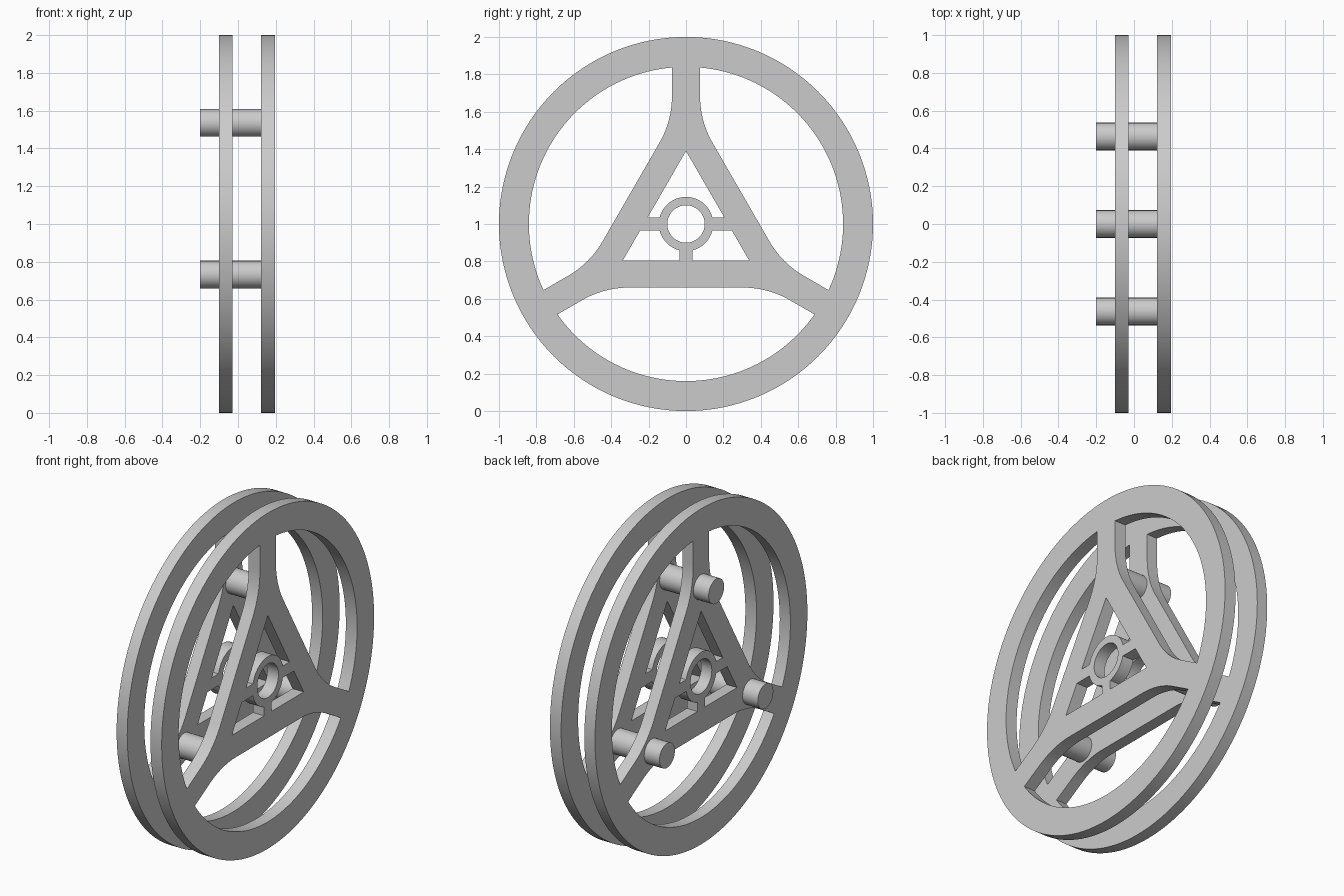
import bpy, bmesh, math
from math import sin, cos, tan, asin, pi, radians
from mathutils import Vector, Matrix

cube = bpy.data.objects.get("Cube")
if cube:
    bpy.data.objects.remove(cube)

metal = bpy.data.materials.new("grey metal")
metal.use_nodes = True
GREY = (0.6, 0.6, 0.6, 1)
metal.diffuse_color = GREY
metal.node_tree.nodes["Principled BSDF"].inputs["Base Color"].default_value = GREY

RIM, RIM_IN = 1.0, 0.84          # rim radii
SPOKE, EDGE, FILLET = 0.075, 0.34, 0.5   # spoke half width, plate edge distance, fillet radius
TRI = 0.195                      # inradius of the triangular opening
HUB, BORE, BAR = 0.145, 0.1, 0.035
PIN, PIN_ORBIT = 0.073, 0.535
STAND = Matrix.Translation((0, 0, 1)) @ Matrix(((0, 0, 1), (1, 0, 0), (0, 1, 0))).to_4x4()


def arc(radius, a, b, n, centre=(0, 0)):
    return [Vector((centre[0] + radius * cos(a + (b - a) * i / n),
                    centre[1] + radius * sin(a + (b - a) * i / n))) for i in range(n + 1)]


def circle(radius, n):
    return arc(radius, 0, 2 * pi, n)[:-1]


def turn(points, angle):
    return [Matrix.Rotation(angle, 2) @ p for p in points]


def mirror(points):
    return [Vector((-p.x, p.y)) for p in points]


def finish(mesh, name):
    mesh.materials.clear()
    mesh.materials.append(metal)
    mesh.shade_smooth()
    mesh.set_sharp_from_angle(angle=radians(30))
    obj = bpy.data.objects.new(name, mesh)
    bpy.context.collection.objects.link(obj)
    return obj


# Large window under one plate edge: straight edge, fillets, spoke sides, rim arc
def rim_window():
    corner_s = 2 * (EDGE - SPOKE * cos(pi / 6))
    corner_x = corner_s * cos(pi / 6) - SPOKE / 2
    start_x = corner_x - FILLET * tan(pi / 12)
    fillet = arc(FILLET, pi / 2, pi / 3, 10, (start_x, -EDGE - FILLET))
    end = -pi / 6 - asin(SPOKE / RIM_IN)
    rim = arc(RIM_IN, end, -pi - end, 48)
    return fillet + rim + mirror(fillet)[::-1]


# Openings between the hub, its three bars and the triangle
def hub_windows():
    a = asin(BAR / HUB)
    apex = 2 * TRI
    slope = tan(pi / 3)
    top = [Vector(((apex - BAR) / slope, BAR)), Vector((0, apex)),
           Vector((-(apex - BAR) / slope, BAR))] + arc(HUB, pi - a, a, 24)
    side = [Vector(((apex + BAR) / slope, -BAR)), Vector((TRI * slope, -TRI)),
            Vector((BAR, -TRI))] + arc(HUB, -pi / 2 + a, -a, 12)
    return [top, side, mirror(side)]


# Flat wheel plate cut from one filled outline
def wheel(name, x0, x1):
    outlines = [circle(RIM, 128), circle(BORE, 48)] + hub_windows()
    outlines += [turn(rim_window(), k * 2 * pi / 3) for k in range(3)]
    curve = bpy.data.curves.new(name + "_outline", "CURVE")
    curve.dimensions = "2D"
    curve.fill_mode = "BOTH"
    curve.extrude = (x1 - x0) / 2
    for pts in outlines:
        spline = curve.splines.new("POLY")
        spline.points.add(len(pts) - 1)
        for sp, p in zip(spline.points, pts):
            sp.co = (p.x, p.y, 0, 1)
        spline.use_cyclic_u = True
    helper = bpy.data.objects.new(name + "_outline", curve)
    bpy.context.collection.objects.link(helper)
    bpy.context.view_layer.update()
    mesh = bpy.data.meshes.new_from_object(
        helper.evaluated_get(bpy.context.evaluated_depsgraph_get()))
    bpy.data.objects.remove(helper)
    bm = bmesh.new()
    bm.from_mesh(mesh)
    bmesh.ops.remove_doubles(bm, verts=bm.verts, dist=0.0001)
    bmesh.ops.recalc_face_normals(bm, faces=bm.faces)
    bm.transform(Matrix.Translation(((x0 + x1) / 2, 0, 0)) @ STAND)
    bm.to_mesh(mesh)
    bm.free()
    mesh.name = name
    finish(mesh, name)


# Round pin through the left plate, ending on the other one
def pin(name, angle, x0, x1):
    bm = bmesh.new()
    bmesh.ops.create_cone(bm, cap_ends=True, segments=48, radius1=PIN, radius2=PIN, depth=x1 - x0)
    place = Matrix.Translation((PIN_ORBIT * cos(angle), PIN_ORBIT * sin(angle), (x0 + x1) / 2))
    bm.transform(STAND @ place)
    mesh = bpy.data.meshes.new(name)
    bm.to_mesh(mesh)
    bm.free()
    finish(mesh, name)


wheel("right_wheel", -0.1, -0.03)
wheel("left_wheel", 0.123, 0.197)
for k, label in enumerate(("top", "front", "back")):
    pin(label + "_pin", pi / 2 + k * 2 * pi / 3, -0.2, 0.124)
